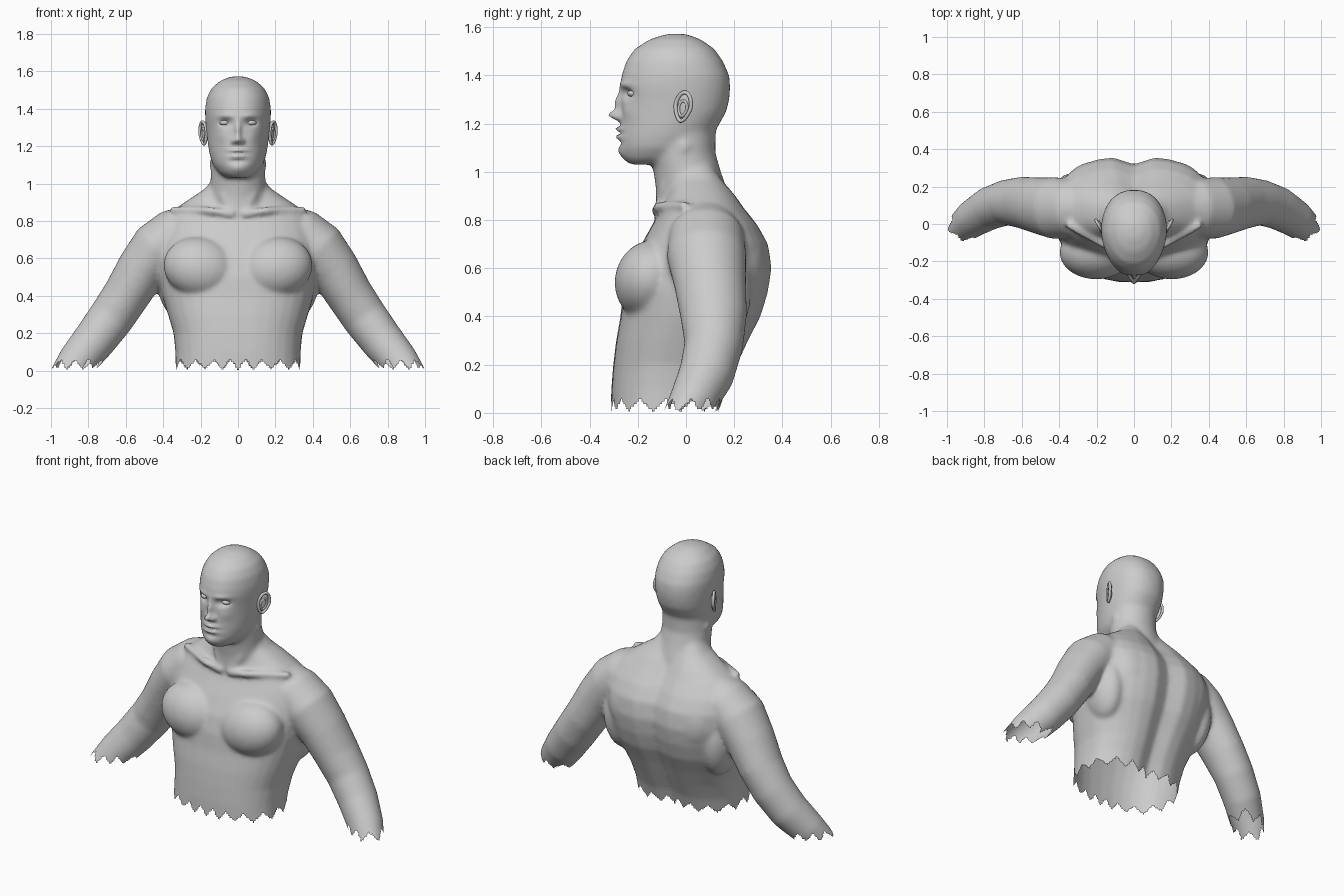
import bpy, bmesh, math
from mathutils import Vector, Matrix

if "Cube" in bpy.data.objects:
    bpy.data.objects.remove(bpy.data.objects["Cube"])

N = 32
bm = bmesh.new()


def skin(rings):
    """Join rings of points into a closed tube."""
    vs = [[bm.verts.new(p) for p in r] for r in rings]
    new = []
    for a, b in zip(vs, vs[1:]):
        for i in range(N):
            j = (i + 1) % N
            new.append(bm.faces.new((a[i], a[j], b[j], b[i])))
    new += [bm.faces.new(vs[0][::-1]), bm.faces.new(vs[-1])]
    bmesh.ops.recalc_face_normals(bm, faces=new)


def sp(v, n):
    return math.copysign(abs(v) ** (2 / n), v)


def stack(rows, n=2.0, groove=0.0, taper=0.0):
    """Horizontal sections: height, half width, front y, back y."""
    rings = []
    for z, w, f, b in rows:
        ring = []
        for i in range(N):
            a = 2 * math.pi * i / N
            c, s = sp(math.cos(a), n), sp(math.sin(a), n)
            x, y = w * c * (1 - taper * max(0, -s)), (f + b) / 2 + (b - f) / 2 * s
            if s > 0:
                y -= groove * math.exp(-(x / 0.07) ** 2)
            ring.append((x, y, z))
        rings.append(ring)
    skin(rings)


def limb(rows):
    """Mirrored tube: centre x, y, z, radius in the front plane, depth radius."""
    pts = [Vector(r[:3]) for r in rows]
    for side in (1, -1):
        rings = []
        for k, r in enumerate(rows):
            t = (pts[min(k + 1, len(pts) - 1)] - pts[max(k - 1, 0)]).normalized()
            u = Vector((0, 1, 0)).cross(t).normalized()
            v = t.cross(u)
            ring = []
            for i in range(N):
                a = 2 * math.pi * i / N
                p = pts[k] + u * r[3] * math.cos(a) + v * r[4] * math.sin(a)
                ring.append((p.x * side, p.y, p.z))
            rings.append(ring)
        skin(rings)


def blob(loc, scale, tilt=0.0, roll=0.0):
    """Mirrored ellipsoid muscle."""
    for side in (1, -1):
        m = (Matrix.Translation((loc[0] * side, loc[1], loc[2]))
             @ Matrix.Rotation(roll * side, 4, 'Y') @ Matrix.Rotation(tilt, 4, 'X')
             @ Matrix.Diagonal((*scale, 1)))
        bmesh.ops.create_uvsphere(bm, u_segments=32, v_segments=20, radius=1, matrix=m)


# Torso
stack([(-.06, .335, -.315, .13), (.1, .335, -.31, .18), (.2, .345, -.302, .225),
       (.3, .375, -.29, .27), (.4, .405, -.272, .32), (.5, .425, -.262, .35),
       (.6, .435, -.235, .365), (.7, .43, -.185, .35), (.78, .41, -.14, .305),
       (.85, .36, -.105, .25), (.91, .27, -.08, .21), (.97, .18, -.07, .165),
       (1.03, .13, -.06, .13)], 2.4, .045)
# Neck
stack([(.75, .17, -.12, .2), (.85, .165, -.125, .19), (.93, .155, -.125, .17),
       (1.0, .148, -.135, .145), (1.08, .145, -.15, .122), (1.2, .14, -.15, .125)])
# Head
stack([(1.03, .06, -.235, -.06), (1.055, .10, -.262, .0), (1.1, .135, -.277, .07),
       (1.15, .151, -.277, .11), (1.2, .16, -.272, .14), (1.25, .166, -.27, .168),
       (1.3, .171, -.27, .18), (1.35, .176, -.275, .184), (1.4, .177, -.268, .18),
       (1.46, .167, -.248, .153), (1.51, .142, -.213, .118), (1.55, .095, -.15, .06),
       (1.572, .04, -.08, .0)], 2.25, 0, .13)
# Arms
limb([(.27, .09, .78, .11, .12), (.33, .085, .74, .135, .155), (.425, .085, .655, .15, .165),
      (.515, .1, .54, .135, .15), (.6, .115, .40, .125, .138), (.68, .115, .28, .122, .122),
      (.77, .085, .16, .115, .115), (.86, .03, .05, .105, .1), (.93, -.03, -.05, .09, .08)])
# Chest, shoulder blades, side back muscles
blob((.2, -.15, .55), (.2, .145, .165), -.25, -.2)
blob((.2, .2, .62), (.17, .135, .2), .1, .2)
blob((.34, .12, .5), (.1, .15, .22), 0, .1)
# Collar bones and front neck muscles
limb([(.02, -.125, .835, .02, .022), (.15, -.115, .855, .02, .022), (.36, .0, .86, .02, .02)])
limb([(.025, -.115, .83, .018, .02), (.075, -.085, .93, .028, .028), (.13, .0, 1.12, .03, .03)])

mesh = bpy.data.meshes.new("body")
bm.to_mesh(mesh)
bm.free()
body = bpy.data.objects.new("body", mesh)
bpy.context.collection.objects.link(body)

# Fuse the parts into one skin
rm = body.modifiers.new("fuse", 'REMESH')
rm.mode, rm.voxel_size = 'VOXEL', 0.0105
sm = body.modifiers.new("relax", 'SMOOTH')
sm.factor, sm.iterations = 0.5, 16
fused = bpy.data.meshes.new_from_object(body.evaluated_get(bpy.context.evaluated_depsgraph_get()))
body.modifiers.clear()
body.data = fused

# Face relief: x, z, spread x, spread z, depth (negative is outward)
face = [(0, 1.235, .018, .020, -.05), (0, 1.285, .014, .04, -.03), (.024, 1.226, .012, .013, -.024),
        (.068, 1.325, .032, .02, .03), (.065, 1.362, .045, .012, -.008), (.085, 1.25, .03, .03, -.006),
        (0, 1.177, .042, .009, -.02), (0, 1.160, .055, .005, .008), (0, 1.145, .036, .010, -.018),
        (0, 1.118, .045, .010, .008), (0, 1.08, .045, .022, -.010)]
bm = bmesh.new()
bm.from_mesh(fused)
for v in bm.verts:
    x, y, z = v.co
    if y < -.12 and z > 1.04:
        for cx, cz, sx, sz, d in face:
            v.co.y += d * math.exp(-((abs(x) - cx) / sx) ** 2 - ((z - cz) / sz) ** 2)

# Open, ragged lower edge
def ragged(p):
    cx, cy = (math.copysign(.87, p.x), .02) if abs(p.x) > .5 else (0, -.08)
    t = math.atan2(p.y - cy, abs(p.x - cx)) / math.pi * (4 if cx else 9)
    return .008 + .05 * abs(2 * (t % 1) - 1)

low = [f for f in bm.faces if f.calc_center_median().z < ragged(f.calc_center_median())]
bmesh.ops.delete(bm, geom=low, context='FACES')
bm.to_mesh(fused)
bm.free()
fused.shade_smooth()


def finish(name, b):
    me = bpy.data.meshes.new(name)
    b.to_mesh(me)
    b.free()
    me.shade_smooth()
    ob = bpy.data.objects.new(name, me)
    bpy.context.collection.objects.link(ob)
    ob.modifiers.new("mirror", 'MIRROR')


# Eyes
b = bmesh.new()
bmesh.ops.create_uvsphere(b, u_segments=20, v_segments=12, radius=1,
                          matrix=Matrix.Translation((.07, -.213, 1.325)) @ Matrix.Diagonal((.03, .03, .017, 1)))
finish("eyes", b)

# Ears: a curved rim, an inner ridge and a thin bowl
b = bmesh.new()
M = (Matrix.Translation((.186, -.012, 1.27)) @ Matrix.Rotation(-.5, 4, 'Z')
     @ Matrix.Rotation(-.2, 4, 'X'))
for ry, rz, oz, tube in ((.036, .06, 0, .0085), (.02, .032, -.008, .006)):
    rows = []
    for i in range(28):
        a = 2 * math.pi * i / 28
        w = 1 - .28 * max(0, -math.sin(a))
        c = Vector((0, ry * w * math.cos(a), oz + rz * math.sin(a)))
        out = Vector((0, math.cos(a), math.sin(a)))
        rows.append([b.verts.new(M @ (c + out * tube * math.cos(q) + Vector((tube * math.sin(q), 0, 0))))
                     for q in [2 * math.pi * k / 8 for k in range(8)]])
    for i in range(28):
        for k in range(8):
            r, s, l = rows[i], rows[(i + 1) % 28], (k + 1) % 8
            b.faces.new((r[k], s[k], s[l], r[l]))
bmesh.ops.create_uvsphere(b, u_segments=20, v_segments=12, radius=1,
                          matrix=M @ Matrix.Translation((-.008, 0, 0)) @ Matrix.Diagonal((.01, .033, .054, 1)))
bmesh.ops.recalc_face_normals(b, faces=b.faces)
finish("ears", b)
